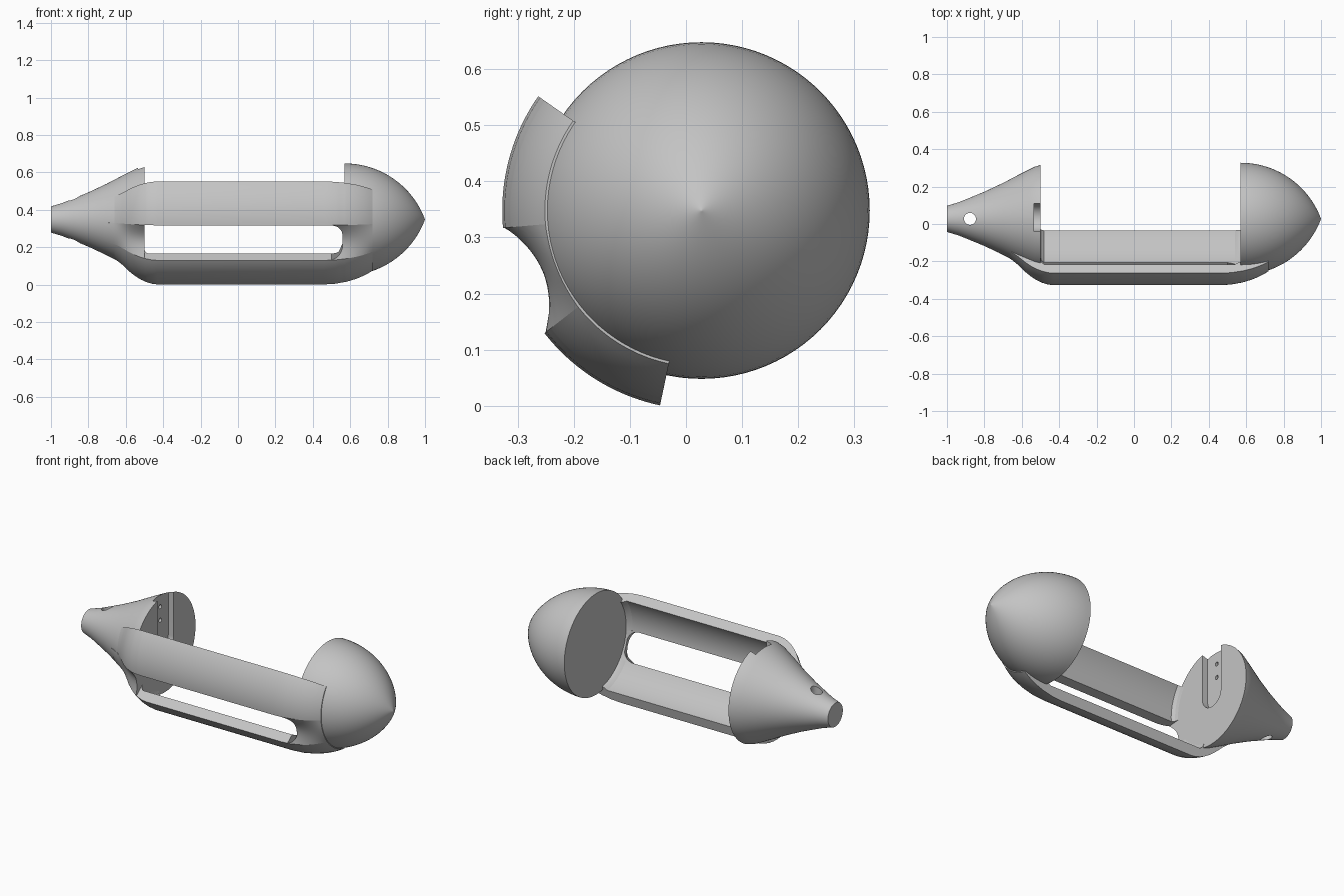
import bpy, bmesh, math
from mathutils import Matrix

if "Cube" in bpy.data.objects:
    bpy.data.objects.remove(bpy.data.objects["Cube"])

CY, CZ = 0.0275, 0.348          # long axis of the body
SEGS = 96

grey = bpy.data.materials.new("light grey")
grey.diffuse_color = (0.55, 0.55, 0.55, 1)
grey.use_nodes = True
grey.node_tree.nodes["Principled BSDF"].inputs["Base Color"].default_value = grey.diffuse_color


def lerp(table, x):
    """Radius at x from a short profile."""
    if x <= table[0][0]:
        return table[0][1]
    for (x0, r0), (x1, r1) in zip(table, table[1:]):
        if x <= x1:
            return r0 + (r1 - r0) * (x - x0) / (x1 - x0)
    return table[-1][1]


def point(x, r, deg):
    a = math.radians(deg)
    return (x, CY + r * math.cos(a), CZ + r * math.sin(a))


def solid(name, rings):
    """Bridge closed rings of points and cap both ends."""
    bm = bmesh.new()
    loops = [[bm.verts.new(p) for p in ring] for ring in rings]
    n = len(loops[0])
    for a, b in zip(loops, loops[1:]):
        for i in range(n):
            j = (i + 1) % n
            bm.faces.new((a[i], a[j], b[j], b[i]))
    bm.faces.new(loops[0])
    bm.faces.new(loops[-1])
    bmesh.ops.remove_doubles(bm, verts=bm.verts, dist=1e-5)
    bmesh.ops.recalc_face_normals(bm, faces=bm.faces)
    me = bpy.data.meshes.new(name)
    bm.to_mesh(me)
    bm.free()
    me.materials.append(grey)
    ob = bpy.data.objects.new(name, me)
    bpy.context.collection.objects.link(ob)
    return ob


def lathe(name, profile):
    return solid(name, [[point(x, r, 360 * i / SEGS) for i in range(SEGS)]
                        for x, r in profile])


def cylinder(name, radius, depth, loc, axis):
    bm = bmesh.new()
    rot = Matrix.Rotation(math.pi / 2, 4, 'Y') if axis == 'X' else Matrix()
    bmesh.ops.create_cone(bm, cap_ends=True, segments=32, radius1=radius,
                          radius2=radius, depth=depth,
                          matrix=Matrix.Translation(loc) @ rot)
    me = bpy.data.meshes.new(name)
    bm.to_mesh(me)
    bm.free()
    me.materials.append(grey)
    ob = bpy.data.objects.new(name, me)
    bpy.context.collection.objects.link(ob)
    return ob


# Profiles (x, radius)
TAIL = [(-1, .070), (-.94, .088), (-.88, .112), (-.8, .145), (-.7, .192),
        (-.62, .234), (-.56, .264), (-.53, .279), (-.5, .288)]
RHO = 0.458


def nose_r(x):
    return math.sqrt(max(RHO ** 2 - (x - .57) ** 2, 0)) - (RHO - .3)


STRIP = [(-.72, .176), (-.67, .205), (-.62, .246), (-.58, .285), (-.55, .309),
         (-.52, .328), (-.49, .342), (-.46, .351), (-.43, .355), (.46, .355),
         (.52, .351), (.58, .340), (.63, .325), (.67, .308), (.70, .292),
         (.72, .279)]
INNER = [(-.72, .14), (-.63, .20), (-.5, .265), (-.495, .283), (-.48, .297),
         (.54, .297), (.555, .287), (.57, .28), (.72, .25)]

# Nose: pointed dome with a flat back
lathe("nose", [(.57 + .43 * math.sin(i / 24 * math.pi / 2),
                max(nose_r(.57 + .43 * math.sin(i / 24 * math.pi / 2)), 1e-6))
               for i in range(25)])

# Tail: flared cone with a flat front
tail = lathe("tail_cone", TAIL)

# Tail cutters: cross hole, round-bottomed slot, two bolt holes
SY, SW, SB, SX = 0.035, 0.075, 0.285, -0.535
slot_outline = [(SY + SW, .8)] + [
    (SY + SW * math.cos(math.pi * i / 24),
     SB + SW - SW * math.sin(math.pi * i / 24)) for i in range(25)
] + [(SY - SW, .8)]
cutters = [
    cylinder("cross_hole_cutter", .032, 1.0, (-.877, CY, CZ), 'Z'),
    solid("slot_cutter", [[(x, y, z) for y, z in slot_outline]
                          for x in (SX, -.4)]),
    cylinder("upper_bolt_cutter", .012, .14, (-.54, SY, .555), 'X'),
    cylinder("lower_bolt_cutter", .012, .14, (-.54, SY, .475), 'X'),
]
bpy.context.view_layer.objects.active = tail
for cutter in cutters:
    mod = tail.modifiers.new(cutter.name, 'BOOLEAN')
    mod.operation = 'DIFFERENCE'
    mod.solver = 'EXACT'
    mod.object = cutter
    bpy.ops.object.modifier_apply(modifier=mod.name)
for cutter in cutters:
    bpy.data.objects.remove(cutter)

# Two curved side strips joining tail and nose
xs = sorted({x for x, _ in STRIP} | {x for x, _ in INNER})
for name, start in (("upper_strip", 145), ("lower_strip", 218)):
    degs = [start + 40 * i / 20 for i in range(21)]
    solid(name, [[point(x, lerp(STRIP, x), d) for d in degs] +
                 [point(x, lerp(INNER, x), d) for d in reversed(degs)]
                 for x in xs])


# Concave webs filling the gap between the strips at both ends
def web(name, base, x_start, x_end):
    us = [-1 + 2 * i / 24 for i in range(25)]      # across the gap
    rings = []
    for k in range(13):
        outer, inner = [], []
        for u in us:
            x = x_start(u) + (x_end - x_start(u)) * k / 12
            deg = 201.5 + 16.5 * u
            low = base(x)
            r = low + max(lerp(STRIP, x) - low, 0) * u * u
            outer.append(point(x, r, deg))
            inner.append(point(x, min(lerp(INNER, x), r - .004), deg))
        rings.append(outer + inner[::-1])
    solid(name, rings)


def window_end(u):
    """Straight edge with rounded corners."""
    k = max((abs(u) - .3) / .7, 0)
    return .56 - .06 * (1 - math.sqrt(max(1 - k * k, 0)))


web("nose_web", lambda x: nose_r(max(x, .57)) + .003, window_end, .72)
web("tail_web", lambda x: lerp(TAIL, x) + .002, lambda u: -.72, -.5)

# Smooth curved faces, keep rims sharp
bpy.ops.object.select_all(action='SELECT')
bpy.context.view_layer.objects.active = tail
bpy.ops.object.shade_smooth_by_angle(angle=math.radians(30))
